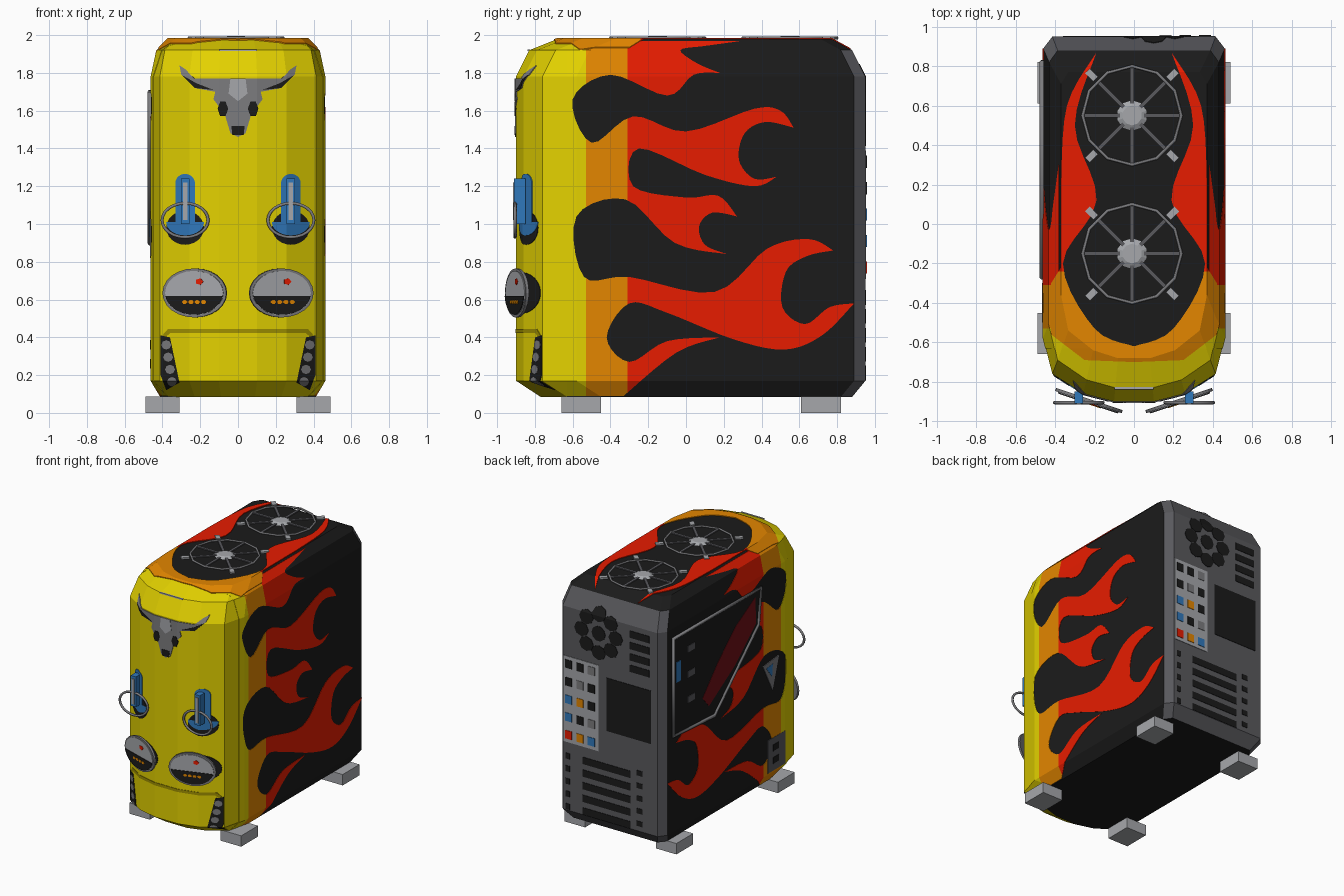
import bpy, bmesh, math
from mathutils import Matrix, Vector

cube = bpy.data.objects.get("Cube")
if cube:
    bpy.data.objects.remove(cube)


def material(name, r, g, b):
    m = bpy.data.materials.new(name)
    m.use_nodes = True
    m.diffuse_color = (r, g, b, 1)
    m.node_tree.nodes["Principled BSDF"].inputs["Base Color"].default_value = (r, g, b, 1)
    return m


YELLOW = material("yellow paint", .77, .64, 0)
OLIVE = material("dark yellow seam", .35, .28, 0)
ORANGE = material("orange paint", .77, .24, 0)
RED = material("red paint", .83, .012, 0)
GLOW = material("dark red", .16, .005, .008)
BLACK = material("black", .011, .011, .011)
DARK = material("dark grey", .1, .1, .11)
GREY = material("mid grey", .2, .2, .21)
LIGHT = material("light grey", .38, .39, .41)
BLUE = material("blue", .03, .19, .5)
SIDES = (("left", 1), ("right", -1))


def make(name, bm, *mats):
    bmesh.ops.recalc_face_normals(bm, faces=bm.faces)
    me = bpy.data.meshes.new(name)
    bm.to_mesh(me)
    bm.free()
    for m in mats:
        me.materials.append(m)
    ob = bpy.data.objects.new(name, me)
    bpy.context.collection.objects.link(ob)
    return ob


def prism(outline, axis, lo, hi):
    """Extrude a flat outline along one axis."""
    bm = bmesh.new()
    spots = [list(p) for p in outline]
    for s in spots:
        s.insert(axis, lo)
    face = bm.faces.new([bm.verts.new(s) for s in spots])
    out = bmesh.ops.extrude_face_region(bm, geom=[face])["geom"]
    move = Vector((0, 0, 0))
    move[axis] = hi - lo
    bmesh.ops.translate(bm, vec=move, verts=[v for v in out if isinstance(v, bmesh.types.BMVert)])
    bmesh.ops.recalc_face_normals(bm, faces=bm.faces)
    bmesh.ops.triangulate(bm, faces=[f for f in bm.faces if len(f.verts) > 4])
    return bm


def box(name, mat, size, loc, turn=0):
    bm = bmesh.new()
    bmesh.ops.create_cube(bm, size=1)
    bm.transform(Matrix.Translation(loc) @ Matrix.Rotation(turn, 4, "Z") @ Matrix.Diagonal((*size, 1)))
    make(name, bm, mat)


def plate(name, mat, outline, y0, y1, loc, turn):
    bm = prism(outline, 1, y0, y1)
    bm.transform(Matrix.Translation(loc) @ Matrix.Rotation(turn, 4, "Z"))
    make(name, bm, mat)


def ring(name, mat, points, radius):
    """Closed round-section frame."""
    cu = bpy.data.curves.new(name, "CURVE")
    cu.dimensions = "3D"
    cu.bevel_depth, cu.bevel_resolution = radius, 1
    sp = cu.splines.new("POLY")
    sp.points.add(len(points) - 1)
    for p, q in zip(sp.points, points):
        p.co = (*q, 1)
    sp.use_cyclic_u = True
    cu.materials.append(mat)
    bpy.context.collection.objects.link(bpy.data.objects.new(name, cu))


def ellipse(a, b, start=0, end=360, n=24, cx=0, cz=0):
    count = n if end - start == 360 else n + 1
    angles = [math.radians(start + (end - start) * i / n) for i in range(count)]
    return [(cx + a * math.cos(t), cz + b * math.sin(t)) for t in angles]


def mirrored(half):
    return half + [(-x, z) for x, z in reversed(half) if x]


def smooth(start, runs, steps=5):
    """Spline through each run of points, with sharp tips between runs."""
    pts = []
    for run in runs:
        r = [Vector(p) for p in [start, start, *run, run[-1]]]
        for a, b, c, d in zip(r, r[1:], r[2:], r[3:]):
            for i in range(steps):
                t = i / steps
                pts.append((b * 2 + (c - a) * t + (a * 2 - b * 5 + c * 4 - d) * t**2
                            + (b * 3 - a - c * 3 + d) * t**3) / 2)
        start = run[-1]
    return pts + [Vector(start)]


# Case: stacked plan sections with a faceted, rounded front
def section(hw, yf, yb):
    return mirrored([(.22 * hw, yf), (.56 * hw, yf + .04), (.9 * hw, yf + .14),
                     (hw, yf + .32), (hw, yb - .06), (.9 * hw, yb)])


bm = bmesh.new()
rings = []
for z, hw, yf, yb in [(.085, .41, -.77, .88), (.17, .46, -.9, .95), (1.78, .46, -.9, .95),
                      (1.92, .43, -.83, .88), (1.98, .37, -.68, .77)]:
    rings.append([bm.verts.new((x, y, z)) for x, y in section(hw, yf, yb)])
for a, b in zip(rings, rings[1:]):
    for i in range(len(a)):
        j = (i + 1) % len(a)
        bm.faces.new((a[i], a[j], b[j], b[i]))
bm.faces.new(rings[0])
bm.faces.new(rings[-1])
bmesh.ops.recalc_face_normals(bm, faces=bm.faces)
bmesh.ops.bisect_plane(bm, geom=bm.verts[:] + bm.edges[:] + bm.faces[:], plane_co=(0, -.63, 0), plane_no=(0, 1, 0))
for f in bm.faces:
    c, n = f.calc_center_median(), f.normal
    if c.y < -.63 and n.z > -.9:
        f.material_index = 1
    elif n.y > .3 and n.z < .8:
        f.material_index = 2
body = make("case", bm, BLACK, YELLOW, DARK)


def paint(name, outline, axis, lo, hi, grow, mats, cuts=()):
    """Thin painted skin: an outline projected onto a slightly grown case."""
    ob = make(name, prism(outline, axis, lo, hi))
    shell = bpy.data.objects.new("shell", body.data)
    bpy.context.collection.objects.link(shell)
    shell.scale[axis] = grow
    mod = ob.modifiers.new("cut", "BOOLEAN")
    mod.operation, mod.solver, mod.object = "INTERSECT", "EXACT", shell
    dg = bpy.context.evaluated_depsgraph_get()
    bm = bmesh.new()
    bm.from_mesh(ob.evaluated_get(dg).to_mesh())
    for o in (ob, shell):
        bpy.data.objects.remove(o)
    for y in cuts:
        bmesh.ops.bisect_plane(bm, geom=bm.verts[:] + bm.edges[:] + bm.faces[:],
                               plane_co=(0, y, 0), plane_no=(0, 1, 0))
    for f in bm.faces:
        f.material_index = sum(f.calc_center_median().y > y for y in cuts)
    make(name, bm, *mats)


def front_paint(name, mat, outline, grow=1.006):
    paint(name, outline, 1, -1, -.5, grow, (mat,))


def back_paint(name, mat, outline):
    paint(name, outline, 1, .6, 1, 1.004, (mat,))


def window_paint(name, mat, outline, grow=1.012):
    paint(name, outline, 0, -.6, -.3, grow, (mat,))


# Side flames: each run ends at a sharp tip
low_tongues = [
    [(-.05, .32), (.18, .4)],
    [(-.1, .38), (-.3, .27), (-.42, .4), (-.3, .58), (-.1, .53), (.25, .39), (.52, .335), (.72, .41), (.89, .58)],
    [(.76, .56), (.63, .47), (.51, .56), (.53, .75), (.64, .83), (.78, .86)],
    [(.65, .92), (.43, .87), (.15, .64), (-.3, .72), (-.54, .72), (-.58, 1.04), (-.32, 1.13), (-.06, .9), (.22, .84)],
]
high_tongues = [
    [(.1, .89), (.07, .99), (.14, 1.06), (.27, 1.04)],
    [(.17, 1.15), (0, 1.14), (-.28, 1.2), (-.25, 1.4), (.1, 1.26), (.36, 1.2), (.48, 1.25)],
    [(.36, 1.24), (.28, 1.34), (.31, 1.48), (.42, 1.54), (.57, 1.51)],
    [(.5, 1.6), (.36, 1.61), (0, 1.49), (-.28, 1.57), (-.5, 1.43), (-.6, 1.66), (-.4, 1.79), (-.1, 1.68),
     (.04, 1.79), (.18, 1.8)],
    [(.06, 1.85), (-.03, 1.92), (.08, 1.94)],
    [(.3, 1.97)],
]
flames = smooth((-.33, .09), low_tongues + high_tongues)
paint("side_flames", flames + [(-.63, 1.97), (-.63, .09)], 0, -.6, .6, 1.006, (YELLOW, ORANGE, RED), (-.53, -.31))

# Roof flames, mirrored
roof = smooth((.37, .2), [[(.34, .6), (.19, .87)], [(.3, .5), (.19, .12), (.36, -.2), (.2, -.53), (0, -.62)]])
roof += [(0, -.7), (.25, -.69), (.42, -.56), (.42, -.3), (.37, -.22)]
for side, s in SIDES:
    paint("roof_flames_" + side, [(s * x, y) for x, y in roof], 2, 1.8, 2.1, 1.003, (ORANGE, RED), (-.24,))

# Feet
for x in (-.4, .4):
    for y in (-.555, .715):
        box("foot", LIGHT, (.18, .21, .086), (x, y, .043))

# Roof fans: guard ring, spokes, corner bolts, hub
for cy in (-.15, .55):
    mid = Vector((-.01, cy, 1.985))
    ring("fan_guard", GREY, [mid + Vector((x, y, 0)) for x, y in ellipse(.25, .25, n=12)], .008)
    for i in range(8):
        t = math.tau * i / 8
        d = Vector((math.cos(t), math.sin(t), 0))
        box("fan_spoke", DARK, (.18, .02, .008), mid + d * .15, t)
        if i % 2:
            box("fan_bolt", LIGHT, (.06, .035, .014), mid + d * .29, t)
    bm = bmesh.new()
    bmesh.ops.create_cone(bm, cap_ends=True, segments=10, radius1=.085, radius2=.05, depth=.018)
    bm.transform(Matrix.Translation(mid))
    make("fan_hub", bm, LIGHT)

# Horned skull on the front
front_paint("skull", GREY, mirrored([(0, 1.46), (.04, 1.48), (.07, 1.58), (.13, 1.66), (.12, 1.7), (.23, 1.72),
                                     (.3, 1.79), (.31, 1.84), (.28, 1.82), (.23, 1.77), (.06, 1.77)]))
front_paint("skull_forehead", LIGHT, mirrored([(0, 1.65), (.05, 1.69), (.04, 1.77)]), 1.009)
front_paint("skull_nose", BLACK, mirrored([(.03, 1.47), (.035, 1.52)]), 1.009)
box("top_badge", LIGHT, (.2, .012, .01), (0, -.832, 1.92))

for side, s in SIDES:
    front_paint("skull_eye_" + side, BLACK, ellipse(.028, .045, n=6, cx=s * .08, cz=1.61), 1.009)
    front_paint("horn_shadow_" + side, BLACK, [(s * .13, 1.71), (s * .23, 1.72), (s * .3, 1.79), (s * .22, 1.745)], 1.009)
    # Front lower lamps
    lamp = [(.41, .41), (.36, .4), (.31, .16), (.38, .12), (.41, .2)]
    front_paint("lower_lamp_" + side, BLACK, [(s * x, z) for x, z in lamp])
    for i in range(4):
        spot = ellipse(.026, .025, n=8, cx=s * (.35 + .01 * i), cz=.165 + .065 * i)
        front_paint("lamp_spot_" + side, GREY, spot, 1.009)
    # Taps: painted basin and back plate, raised lever, handle ring
    cx = s * .28
    front_paint("tap_basin_" + side, BLACK, ellipse(.1, .09, cx=cx, cz=.98), 1.004)
    front_paint("tap_bowl_" + side, BLUE, ellipse(.1, .07, 180, 360, cx=cx, cz=1.01))
    front_paint("tap_plate_" + side, BLUE, ellipse(.052, .05, 0, 180, cx=cx, cz=1.215) + [(cx - .052, 1), (cx + .052, 1)])
    box("tap_lever_" + side, BLUE, (.045, .06, .24), (cx, -.88, 1.12))
    box("tap_stripe_" + side, LIGHT, (.024, .008, .2), (cx, -.912, 1.12))
    ring("tap_ring_" + side, GREY, [(x, -.905, z) for x, z in ellipse(.122, .09, cx=cx, cz=1.02)], .009)
    # Oval dials: thin tilted discs over dark recesses
    front_paint("dial_recess_" + side, BLACK, ellipse(.165, .11, cx=s * .235, cz=.635), 1.004)
    at, turn = (s * .228, -.893, .635), s * .32
    plate("dial_rim_" + side, GREY, ellipse(.178, .13), -.01, .006, at, turn)
    plate("dial_face_" + side, LIGHT, ellipse(.162, .117), -.014, 0, at, turn)
    plate("dial_lower_" + side, BLACK, ellipse(.16, .115, 188, 352), -.018, 0, at, turn)
    for i in range(4):
        plate("dial_mark_" + side, ORANGE, ellipse(.016, .011, n=6, cx=-.05 + .035 * i, cz=-.048), -.021, 0, at, turn)
    plate("dial_needle_" + side, RED, ellipse(.022, .018, n=5, cx=.03, cz=.06), -.018, 0, at, turn)

# Bumper seam arched over the front
front_paint("bumper_seam", OLIVE, mirrored([(0, .445), (.37, .445), (.41, .4), (.41, .2),
                                            (.395, .2), (.395, .39), (.36, .422), (0, .422)]), 1.004)

# Side window with frame, inner glow and parts
window = [(.82, 1.7), (-.27, 1.69), (-.24, 1.41), (.31, .9), (.82, .93)]
window_paint("window_glass", BLACK, window)
ring("window_frame", GREY, [(-.464, y, z) for y, z in window], .016)
window_paint("window_glow", GLOW, [(-.2, 1.64), (-.21, 1.43), (.05, 1.2), (.38, 1), (.46, 1.09), (.27, 1.3), (.05, 1.5)], 1.016)
box("window_light", BLUE, (.008, .06, .16), (-.465, .76, 1.42))
for i in range(3):
    box("window_part", DARK, (.008, .09, .05), (-.465, .6, 1.15 + .2 * i))
window_paint("side_emblem", GREY, [(-.3, 1.05), (-.5, 1.07), (-.42, .82)])
window_paint("side_emblem_inlay", BLUE, [(-.34, 1.02), (-.42, 1.03), (-.41, .93)], 1.016)
box("side_plate", DARK, (.009, .22, .26), (-.46, -.47, .31))
for z in (.26, .36):
    box("side_plate_spot", BLACK, (.008, .07, .05), (-.463, -.46, z))


# Back panel: fan, vents, power bay, sockets, slots
def back(name, mat, x, z, w, h, rise=0):
    box(name, mat, (w, .008, h), (x, .95 + rise, z))


for i in range(8):
    t = math.tau * i / 8
    blade = ellipse(.062, .058, n=8, cx=.1 + .15 * math.cos(t), cz=1.64 + .15 * math.sin(t))
    back_paint("rear_fan_blade", BLACK, blade)
back_paint("rear_fan_hub", BLACK, ellipse(.06, .06, n=10, cx=.1, cz=1.64))
for i in range(4):
    back("rear_vent", BLACK, -.26, 1.44 + i * .09, .17, .055)
back("power_bay", BLACK, -.165, 1.1, .39, .42)
back("socket_panel", LIGHT, .255, 1.05, .31, .68)
sockets = [(BLACK, BLACK, GREY), (BLACK, GREY, BLACK), (BLUE, ORANGE, BLACK), (BLUE, BLACK, GREY), (RED, ORANGE, BLUE)]
for row, mats in enumerate(sockets):
    for col, mat in enumerate(mats):
        back("socket", mat, .36 - .1 * col, 1.33 - .14 * row, .06, .065, .004)
for i in range(5):
    z = .2 + i * .1
    back("expansion_slot", BLACK, .03, z, .42, .055)
    back("slot_hole", BLACK, .37, z, .035, .045)
    back("slot_latch", BLACK, -.26, z + .03, .05, .04)
